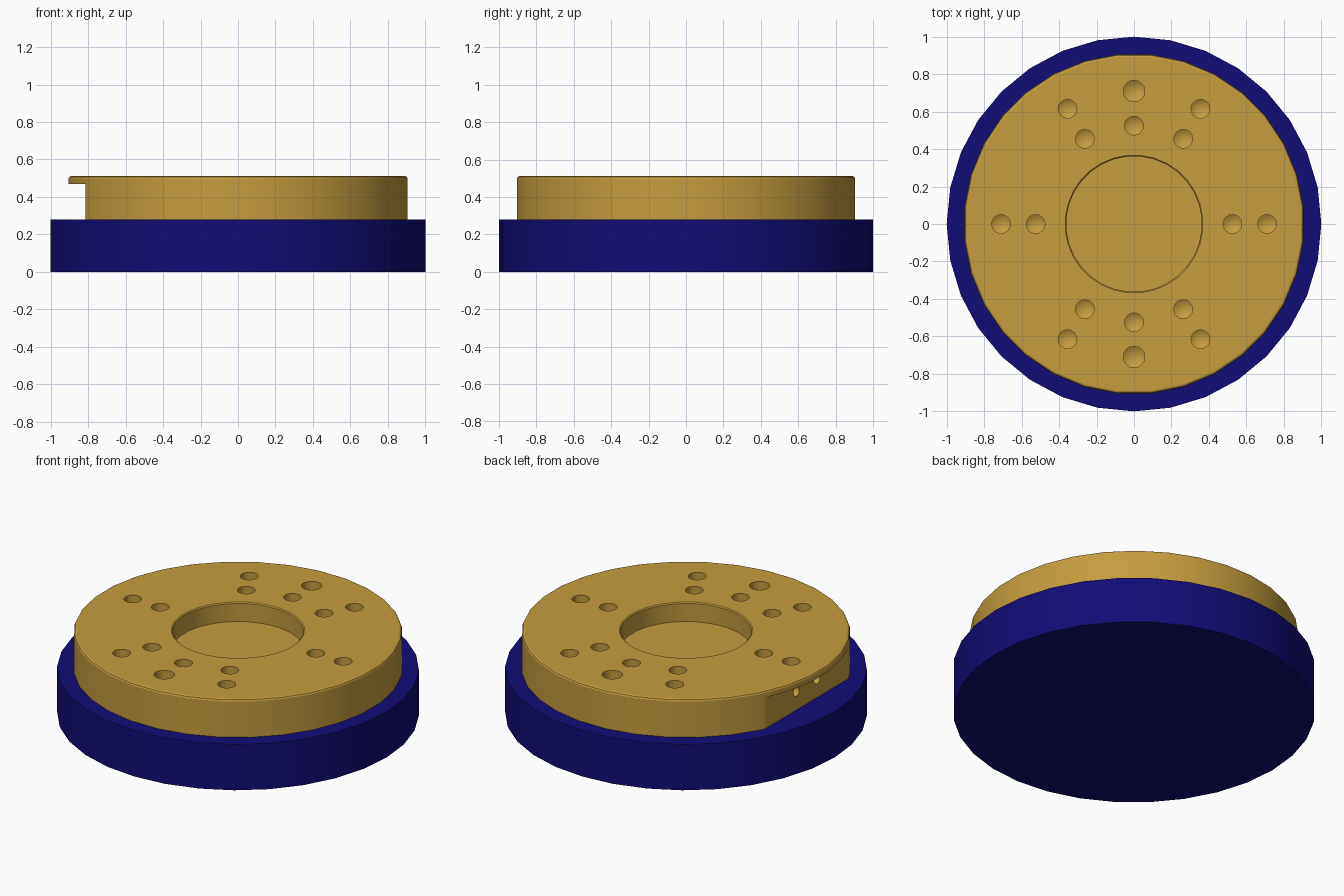
import bpy, bmesh
from math import sin, cos, pi, radians
from mathutils import Matrix

if "Cube" in bpy.data.objects:
    bpy.data.objects.remove(bpy.data.objects["Cube"])


def material(name, rgb):
    m = bpy.data.materials.new(name)
    m.diffuse_color = (*rgb, 1)
    m.use_nodes = True
    m.node_tree.nodes["Principled BSDF"].inputs["Base Color"].default_value = m.diffuse_color
    return m


def revolve(bm, profile, sides, matrix=Matrix(), phase=0.0):
    """Closed solid from (radius, z) points; the first and last have radius 0."""
    rings = []
    for r, z in profile:
        n = 1 if r == 0 else sides
        rings.append([bm.verts.new(matrix @ Matrix.Rotation(phase + 2 * pi * i / sides, 4, 'Z')
                                   @ Matrix.Translation((r, 0, z)).to_translation())
                      for i in range(n)])
    for a, b in zip(rings, rings[1:]):
        for i in range(sides):
            j = (i + 1) % sides
            loop = [a[i % len(a)], a[j % len(a)], b[j % len(b)], b[i % len(b)]]
            bm.faces.new(list(dict.fromkeys(loop)))


def finish(bm, name, mat=None):
    bmesh.ops.recalc_face_normals(bm, faces=bm.faces)
    mesh = bpy.data.meshes.new(name)
    bm.to_mesh(mesh)
    bm.free()
    ob = bpy.data.objects.new(name, mesh)
    bpy.context.collection.objects.link(ob)
    if mat:
        mesh.materials.append(mat)
    return ob


def select(ob):
    bpy.ops.object.select_all(action='DESELECT')
    ob.select_set(True)
    bpy.context.view_layer.objects.active = ob


def cut(ob, cutter):
    cutter.hide_render = True
    mod = ob.modifiers.new("cut", 'BOOLEAN')
    mod.operation, mod.solver, mod.object = 'DIFFERENCE', 'EXACT', cutter
    select(ob)
    bpy.ops.object.modifier_apply(modifier=mod.name)
    bpy.data.objects.remove(cutter)


blue = material("blue", (0.0055, 0.0037, 0.18))
gold = material("gold", (0.565, 0.335, 0.049))

# Blue base disc
bm = bmesh.new()
revolve(bm, [(0, 0), (1, 0), (1, 0.28), (0, 0.28)], 32)
base = finish(bm, "base_disc", blue)

# Gold flange with softened top rim and central recess
bm = bmesh.new()
revolve(bm, [(0, 0.28), (0.909, 0.28), (0.909, 0.498), (0.905, 0.507), (0.896, 0.511),
             (0.368, 0.511), (0.362, 0.505), (0.362, 0.395), (0, 0.395)], 32, phase=pi / 32)
flange = finish(bm, "flange", gold)

# Flat cut on the left side, leaving a thin lip on top
bm = bmesh.new()
bmesh.ops.create_cube(bm, size=1, matrix=Matrix.Translation((-1.015, 0, 0.335))
                      @ Matrix.Diagonal((0.4, 1.2, 0.27, 1)))
cut(flange, finish(bm, "flat_cutter"))

# Drilled holes with conical bottoms
bm = bmesh.new()


def drill(radius, depth, matrix):
    revolve(bm, [(0, 0.03), (radius, 0.03), (radius, -depth), (0, -depth - radius * 0.6)],
            16, matrix)


for dist in (0.525, 0.71):
    for deg in (0, 60, 90, 120, 180, 240, 270, 300):
        a = radians(deg)
        r = 0.057 if dist > 0.6 and deg in (90, 270) else 0.05
        drill(r, 0.14, Matrix.Translation((dist * cos(a), dist * sin(a), 0.511)))
for y in (-0.1, 0.1):
    drill(0.03, 0.12, Matrix.Translation((-0.815, y, 0.394)) @ Matrix.Rotation(-pi / 2, 4, 'Y'))
cut(flange, finish(bm, "hole_cutter"))

# Smooth round walls, crisp flat tops
for ob in (base, flange):
    select(ob)
    bpy.ops.object.shade_smooth_by_angle(angle=radians(15))
